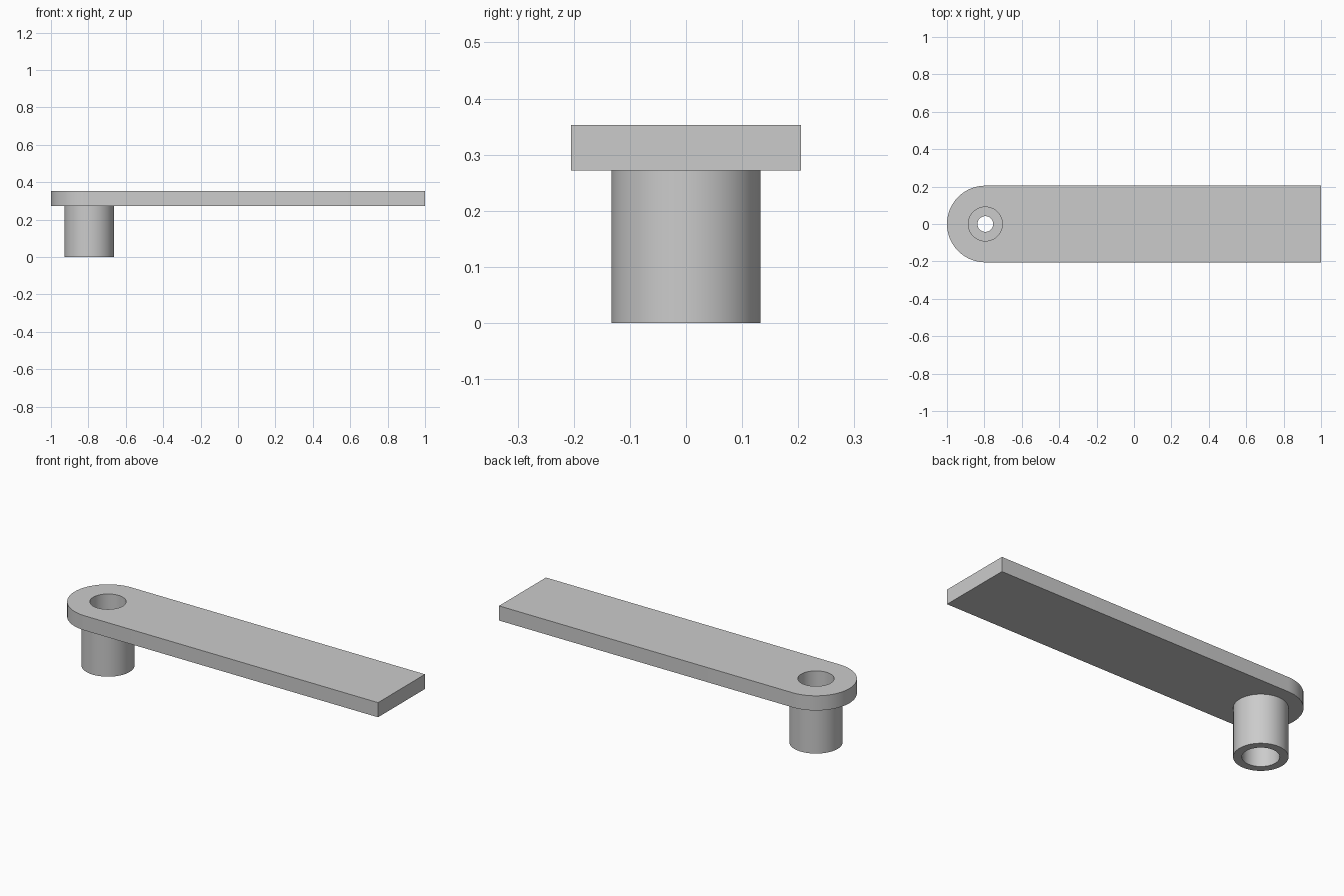
import bpy
import bmesh
from math import cos, sin, pi, radians
from mathutils import Vector

if "Cube" in bpy.data.objects:
    bpy.data.objects.remove(bpy.data.objects["Cube"])

SEGMENTS = 64
PIVOT_X = -0.795
HALF_WIDTH = 0.205
PLATE_BOTTOM, PLATE_TOP = 0.272, 0.353
BOSS_RADIUS, BORE_RADIUS, HOLE_RADIUS = 0.133, 0.091, 0.042
WEB_BOTTOM, WEB_TOP = 0.14, 0.215

grey = bpy.data.materials.new("plain grey")
grey.use_nodes = True
GREY = (0.6, 0.6, 0.6, 1)
grey.diffuse_color = GREY
grey.node_tree.nodes["Principled BSDF"].inputs["Base Color"].default_value = GREY


def finish(bm, name):
    """Turn the bmesh into a named object with sharp-edged smooth shading."""
    bmesh.ops.recalc_face_normals(bm, faces=bm.faces)
    mesh = bpy.data.meshes.new(name)
    bm.to_mesh(mesh)
    bm.free()
    mesh.materials.append(grey)
    obj = bpy.data.objects.new(name, mesh)
    bpy.context.collection.objects.link(obj)
    bpy.ops.object.select_all(action='DESELECT')
    obj.select_set(True)
    bpy.context.view_layer.objects.active = obj
    bpy.ops.object.shade_smooth_by_angle(angle=radians(30))
    return obj


def arc(radius, start, end, steps):
    angles = [start + (end - start) * i / steps for i in range(steps + 1)]
    return [(PIVOT_X + radius * cos(a), radius * sin(a)) for a in angles]


def add_loop(bm, points, z):
    verts = [bm.verts.new((x, y, z)) for x, y in points]
    return [bm.edges.new((v, verts[i - 1])) for i, v in enumerate(verts)]


# Arm plate: square at one end, rounded around the pivot, with a round hole
bm = bmesh.new()
outline = arc(HALF_WIDTH, pi / 2, 3 * pi / 2, SEGMENTS // 2)
outline += [(1, -HALF_WIDTH), (1, HALF_WIDTH)]
hole = arc(BORE_RADIUS, 0, 2 * pi, SEGMENTS)[:-1]
edges = add_loop(bm, outline, PLATE_BOTTOM) + add_loop(bm, hole, PLATE_BOTTOM)
bmesh.ops.triangle_fill(bm, edges=edges, use_beauty=True, normal=(0, 0, 1))
extruded = bmesh.ops.extrude_face_region(bm, geom=bm.faces[:], use_keep_orig=True)
top = [g for g in extruded["geom"] if isinstance(g, bmesh.types.BMVert)]
bmesh.ops.translate(bm, verts=top, vec=Vector((0, 0, PLATE_TOP - PLATE_BOTTOM)))
finish(bm, "arm_plate")

# Hollow boss: a bore from each end, joined by a smaller hole through the web
bm = bmesh.new()
profile = [
    (BOSS_RADIUS, PLATE_BOTTOM), (BOSS_RADIUS, 0),
    (BORE_RADIUS, 0), (BORE_RADIUS, WEB_BOTTOM),
    (HOLE_RADIUS, WEB_BOTTOM), (HOLE_RADIUS, WEB_TOP),
    (BORE_RADIUS, WEB_TOP), (BORE_RADIUS, PLATE_BOTTOM),
]
verts = [bm.verts.new((PIVOT_X + r, 0, z)) for r, z in profile]
edges = [bm.edges.new((v, verts[i - 1])) for i, v in enumerate(verts)]
bmesh.ops.spin(bm, geom=verts + edges, cent=(PIVOT_X, 0, 0), axis=(0, 0, 1),
               angle=2 * pi, steps=SEGMENTS, use_merge=False)
bmesh.ops.remove_doubles(bm, verts=bm.verts, dist=0.0001)
finish(bm, "pivot_boss")
